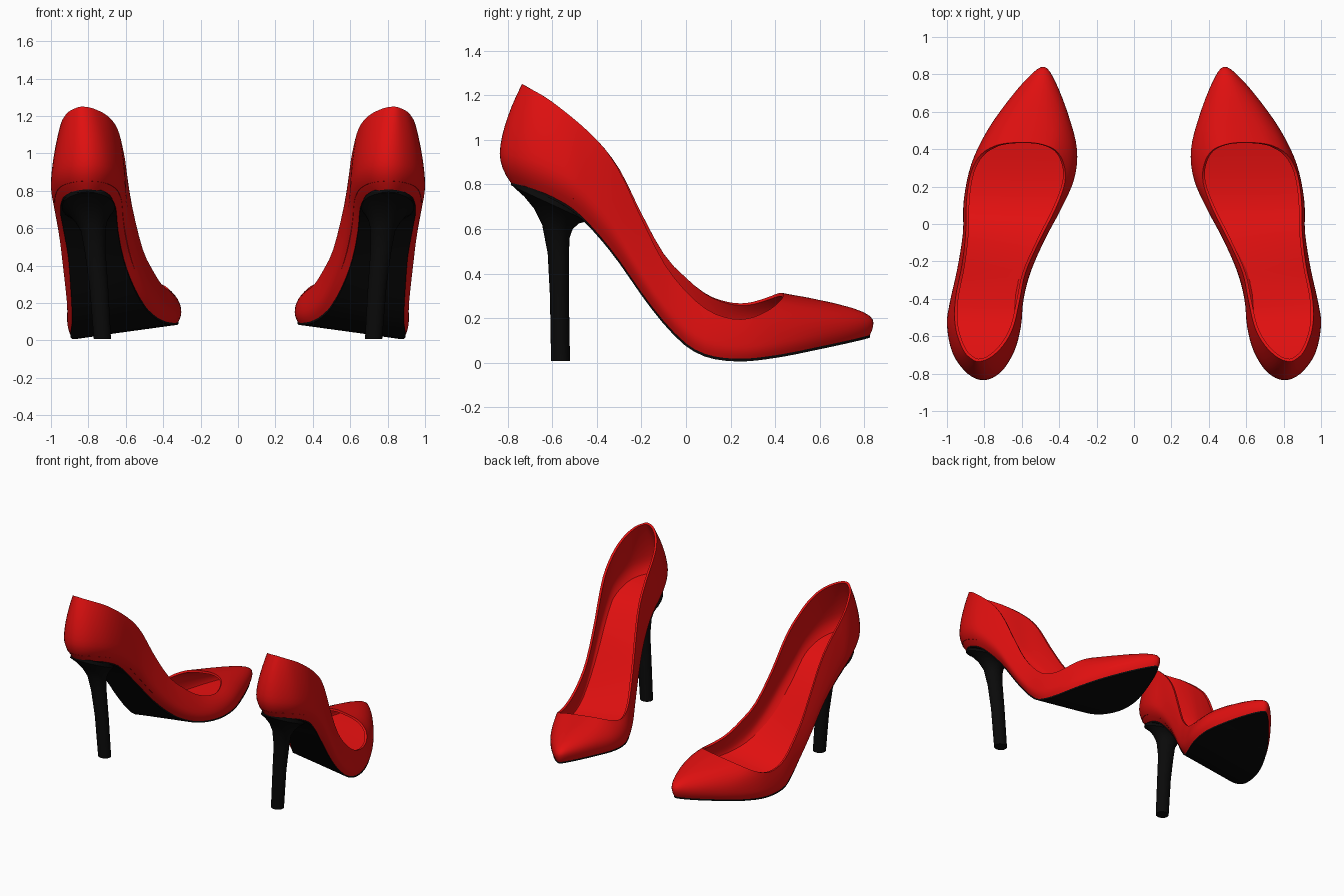
import bpy, math
from mathutils import Vector

if "Cube" in bpy.data.objects:
    bpy.data.objects.remove(bpy.data.objects["Cube"])


def material(name, rgb):
    m = bpy.data.materials.new(name)
    m.diffuse_color = (*rgb, 1)
    m.use_nodes = True
    m.node_tree.nodes["Principled BSDF"].inputs["Base Color"].default_value = m.diffuse_color
    return m


RED = material("red leather", (0.75, 0.005, 0.005))
BLACK = material("black sole", (0.003, 0.003, 0.003))

# Plan rows, clockwise from the toe: widest outline x, y and opening rim x, y
PLAN = [
    (.48, .84, .60, .435), (.56, .79, .68, .432), (.68, .65, .75, .415),
    (.79, .49, .82, .37), (.87, .32, .87, .28), (.91, .13, .895, .13),
    (.915, -.05, .90, -.05), (.945, -.24, .92, -.22), (.985, -.42, .955, -.40),
    (1.0, -.54, .955, -.55), (.97, -.69, .915, -.67), (.89, -.80, .87, -.72),
    (.80, -.835, .83, -.735),
    (.71, -.79, .77, -.715), (.64, -.68, .70, -.65), (.605, -.55, .645, -.55),
    (.59, -.40, .61, -.40), (.55, -.25, .58, -.26), (.475, -.08, .51, -.10),
    (.39, .08, .42, .08), (.32, .24, .37, .22), (.305, .40, .375, .32),
    (.35, .58, .42, .395), (.42, .76, .51, .43)]
# Side profiles: y, z
SOLE = [(-.84, .81), (-.7, .775), (-.6, .735), (-.5, .675), (-.4, .575), (-.3, .45),
        (-.2, .305), (-.1, .175), (0, .075), (.1, .025), (.24, .005), (.4, .013),
        (.6, .035), (.84, .06)]
RIM = [(-.735, 1.25), (-.6, 1.17), (-.4, 1.0), (-.3, .865), (-.2, .65), (-.1, .45),
       (0, .32), (.1, .235), (.2, .197), (.28, .195), (.37, .225), (.435, .262)]


def cubic(p0, p1, p2, p3, t):
    return .5 * (2 * p1 + (p2 - p0) * t + (2 * p0 - 5 * p1 + 4 * p2 - p3) * t * t
                 + (3 * p1 - p0 - 3 * p2 + p3) * t ** 3)


def profile(pts, y):
    """Smooth height along a side profile."""
    y = min(max(y, pts[0][0]), pts[-1][0])
    i = 0
    while i < len(pts) - 2 and y > pts[i + 1][0]:
        i += 1
    (ya, za), (yb, zb) = pts[i], pts[i + 1]

    def slope(j):
        a, b = pts[max(j - 1, 0)], pts[min(j + 1, len(pts) - 1)]
        return (b[1] - a[1]) / (b[0] - a[0])
    d = yb - ya
    t = (y - ya) / d
    return ((2 * t**3 - 3 * t * t + 1) * za + (t**3 - 2 * t * t + t) * d * slope(i)
            + (3 * t * t - 2 * t**3) * zb + (t**3 - t * t) * d * slope(i + 1))


def ramp(y, a, b):
    return min(max((y - a) / (b - a), 0), 1)


def roll(x, y):
    """The front of the shoe leans outward."""
    return .14 * (.9 - x) * ramp(y, -.35, 0)


def build(name, verts, faces, mat, thickness=0):
    me = bpy.data.meshes.new(name)
    me.from_pydata([tuple(v) for v in verts], [], faces)
    me.materials.append(mat)
    ob = bpy.data.objects.new(name, me)
    bpy.context.collection.objects.link(ob)
    bpy.ops.object.select_all(action='DESELECT')
    ob.select_set(True)
    bpy.context.view_layer.objects.active = ob
    if thickness:
        s = ob.modifiers.new("thickness", 'SOLIDIFY')
        s.thickness, s.offset = thickness, -1
        bpy.ops.object.modifier_apply(modifier=s.name)
    m = ob.modifiers.new("pair", 'MIRROR')
    m.use_mirror_merge = False
    bpy.ops.object.modifier_apply(modifier=m.name)
    bpy.ops.object.shade_smooth_by_angle(angle=math.radians(40))
    return ob


def loft(rings):
    """Quads between clockwise rings, listed from bottom to top."""
    n = len(rings[0])
    faces = []
    for r in range(len(rings) - 1):
        for k in range(n):
            j = (k + 1) % n
            faces.append((r * n + k, r * n + n + k, r * n + n + j, r * n + j))
    return [v for ring in rings for v in ring], faces


def cap(ring, up, start=0, steps=6):
    """Crosswise strips filling a ring, pairing outer and inner sides."""
    n = len(ring)
    rows = [[ring[k].lerp(ring[-k % n], i / steps) for i in range(steps + 1)]
            for k in range(n // 2 + 1)]
    verts = [v for row in rows for v in row]
    w = steps + 1
    faces = []
    for r in range(n // 2):
        for i in range(steps):
            a = start + r * w + i
            f = (a, a + w, a + w + 1, a + 1)
            if r == 0:
                f = (start, a + w, a + w + 1)
            elif r == n // 2 - 1:
                f = (a, a + w, a + 1)
            faces.append(f[::-1] if up else f)
    return verts, faces


# Smooth rings around the shoe
SUB = 4
dense = []
for i in range(len(PLAN)):
    p = [PLAN[(i + d) % len(PLAN)] for d in (-1, 0, 1, 2)]
    for s in range(SUB):
        dense.append([cubic(*(q[c] for q in p), s / SUB) for c in range(4)])
N = len(dense)
sole, mid, rim = [], [], []
for k, (mx, my, rx, ry) in enumerate(dense):
    a, b = dense[k - 1], dense[(k + 1) % N]
    inward = Vector((b[1] - a[1], a[0] - b[0])).normalized()
    inset = .05 - .035 * ramp(my, -.3, .1)
    sx, sy = mx + inward.x * inset, my + inward.y * inset
    S = Vector((sx, sy, profile(SOLE, sy) + roll(sx, sy) + .01))
    R = Vector((rx, ry, profile(RIM, ry) + roll(rx, ry)))
    sole.append(S)
    rim.append(R)
    mid.append(Vector((mx, my, S.z + .3 * (R.z - S.z))))

# Upper: wall bulging from the sole edge to the opening
rings = []
for u in (0, .25, .5, .75):
    h = 1 - (1 - u) ** 2
    rings.append([Vector((*S.xy.lerp(M.xy, h), S.z + (M.z - S.z) * u))
                  for S, M in zip(sole, mid)])
for v in (0, .12, .25, .38, .52, .68, .84, 1):
    rings.append([Vector((*M.xy.lerp(R.xy, v ** (1.6 + .7 * ramp(M.y, 0, .5))),
                          M.z + (R.z - M.z) * v)) for M, R in zip(mid, rim)])
build("upper", *loft(rings), RED, .016)

# Insole
inner = [Vector((*S.xy.lerp(M.xy, .6), S.z + .045)) for S, M in zip(sole, mid)]
build("insole", *cap(inner, True), RED)

# Outsole: thin edge and underside
centre = Vector((.7, 0))
low = [S + Vector((0, 0, -.012)) for S in sole]
edge_v, edge_f = loft([low, sole])
cap_v, cap_f = cap(low, False, len(edge_v))
build("outsole", edge_v + cap_v, edge_f + cap_f, BLACK)

# Heel: tilted oval rings: back y, z, front y, z, centre x, half width
HEEL = [(-.605, .008, -.52, .008, .725, .046), (-.61, .30, -.525, .30, .745, .050),
        (-.62, .49, -.525, .48, .765, .056), (-.645, .62, -.522, .56, .775, .066),
        (-.68, .69, -.508, .60, .785, .088), (-.725, .745, -.48, .625, .792, .115),
        (-.775, .79, -.44, .635, .80, .142), (-.77, .815, -.45, .665, .80, .132)]
SEG = 24
rings = []
for yb, zb, yf, zf, cx, hw in HEEL:
    ring = []
    for k in range(SEG):
        t = 2 * math.pi * k / SEG
        f = .5 + .5 * math.cos(t)
        ring.append(Vector((cx + hw * math.sin(t), yb + (yf - yb) * f, zb + (zf - zb) * f)))
    rings.append(ring)
verts, faces = loft(rings)
faces += [tuple(range(SEG)), tuple(reversed(range(len(verts) - SEG, len(verts))))]
build("heel", verts, faces, BLACK)
